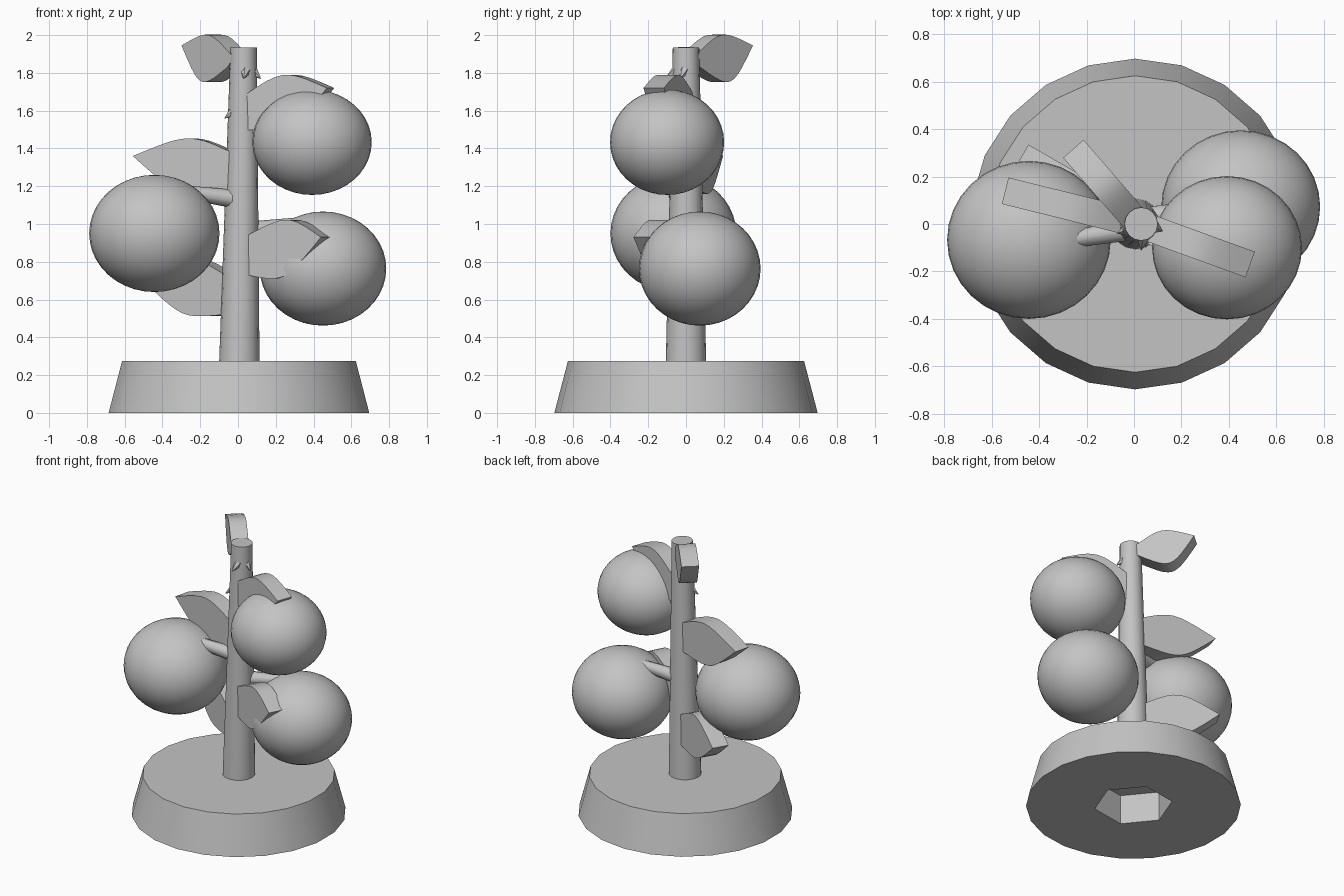
import bpy, bmesh, math
from mathutils import Vector, Matrix
from mathutils.geometry import interpolate_bezier

old = bpy.data.objects.get("Cube")
if old:
    bpy.data.objects.remove(old, do_unlink=True)

GREY = (0.55, 0.55, 0.55, 1)
grey = bpy.data.materials.new("plain grey")
grey.use_nodes = True
grey.diffuse_color = GREY
grey.node_tree.nodes["Principled BSDF"].inputs["Base Color"].default_value = GREY


def finish(name, bm, angle=40):
    """Turn a bmesh into a shaded object."""
    bmesh.ops.recalc_face_normals(bm, faces=bm.faces)
    mesh = bpy.data.meshes.new(name)
    bm.to_mesh(mesh)
    bm.free()
    mesh.materials.append(grey)
    obj = bpy.data.objects.new(name, mesh)
    bpy.context.collection.objects.link(obj)
    bpy.ops.object.select_all(action='DESELECT')
    obj.select_set(True)
    bpy.context.view_layer.objects.active = obj
    bpy.ops.object.shade_smooth_by_angle(angle=math.radians(angle))
    return obj


def rod(name, start, end, r1, r2, sides, spin=0):
    """Tapered cylinder between two points."""
    start, end = Vector(start), Vector(end)
    axis = end - start
    turn = axis.to_track_quat('Z', 'Y').to_matrix().to_4x4()
    place = Matrix.Translation((start + end) / 2) @ turn @ Matrix.Rotation(math.radians(spin), 4, 'Z')
    bm = bmesh.new()
    bmesh.ops.create_cone(bm, cap_ends=True, segments=sides, radius1=r1,
                          radius2=r2, depth=axis.length, matrix=place)
    return finish(name, bm)


def fruit(name, centre, radii):
    bm = bmesh.new()
    bmesh.ops.create_uvsphere(bm, u_segments=32, v_segments=20, radius=1,
                              matrix=Matrix.LocRotScale(Vector(centre), None, Vector(radii)))
    finish(name, bm)


def leaf(name, yaw, root_top, upper, tip, lower, root_low, thick=0.115):
    """Thick upright leaf: two arcs meeting at the tip, in (distance, height)."""
    def arc(a, c, b):
        a, b, c = (Vector((p[0], 0, p[1])) for p in (a, b, c))
        return interpolate_bezier(a, c, c, b, 11)
    outline = arc(root_top, upper, tip) + arc(tip, lower, root_low)[1:]
    place = Matrix.Translation((0.02, 0, 0)) @ Matrix.Rotation(math.radians(yaw), 4, 'Z')
    bm = bmesh.new()
    face = bm.faces.new([bm.verts.new(p - Vector((0, thick / 2, 0))) for p in outline])
    grown = bmesh.ops.extrude_face_region(bm, geom=[face])
    verts = [v for v in grown["geom"] if isinstance(v, bmesh.types.BMVert)]
    bmesh.ops.translate(bm, verts=verts, vec=(0, thick, 0))
    bmesh.ops.transform(bm, matrix=place, verts=bm.verts)
    finish(name, bm, 35)


# Base with a hexagonal socket underneath
base = rod("base", (0.005, 0, 0), (0.005, 0, 0.275), 0.697, 0.625, 22)
socket = rod("socket_cutter", (0.005, 0, -0.1), (0.005, 0, 0.21), 0.255, 0.255, 6, 39)
cut = base.modifiers.new("socket", 'BOOLEAN')
cut.operation = 'DIFFERENCE'
cut.solver = 'EXACT'
cut.object = socket
socket.hide_render = True
socket.hide_set(True)

# Stem
rod("stem", (0.007, 0, 0.26), (0.03, 0, 1.935), 0.107, 0.07, 16)

# Fruits
fruit("right_fruit", (-0.443, -0.067, 0.95), (0.345, 0.333, 0.31))
fruit("upper_left_fruit", (0.392, -0.1, 1.433), (0.316, 0.302, 0.279))
fruit("lower_left_fruit", (0.45, 0.073, 0.764), (0.335, 0.322, 0.302))

# Leaves
leaf("top_leaf", 131, (0, 1.88), (0.2, 2.03), (0.42, 1.945), (0.27, 1.71), (0.05, 1.83))
leaf("upper_left_leaf", -20, (-0.04, 1.63), (0.25, 1.825), (0.5, 1.72), (0.3, 1.48), (0.04, 1.5))
leaf("right_leaf", 166, (0, 1.36), (0.27, 1.485), (0.58, 1.36), (0.33, 1.14), (0.05, 1.18))
leaf("lower_right_leaf", 150, (0.05, 0.72), (0.3, 0.855), (0.57, 0.7), (0.33, 0.5), (0.08, 0.52))
leaf("lower_left_leaf", -27, (0.02, 0.92), (0.3, 1.055), (0.5, 0.93), (0.28, 0.69), (0.06, 0.73))

# Short branches holding the fruits
rod("right_branch", (0, -0.02, 1.13), (-0.29, -0.07, 1.17), 0.05, 0.035, 10)
rod("lower_left_branch", (0.02, 0.02, 0.96), (0.32, 0.07, 1.0), 0.05, 0.035, 10)
rod("upper_left_branch", (0.03, 0, 1.49), (0.17, -0.04, 1.47), 0.05, 0.035, 10)

# Small pointed buds on the stem
for i, (x, y, z, dx, dy) in enumerate([(0.04, -0.05, 1.81, -0.01, -0.06),
                                       (0.08, -0.01, 1.81, 0.04, -0.02),
                                       (-0.02, -0.02, 1.6, -0.05, -0.02)]):
    rod(f"bud_{i + 1}", (x, y, z), (x + dx, y + dy, z - 0.04), 0.03, 0.002, 6)
